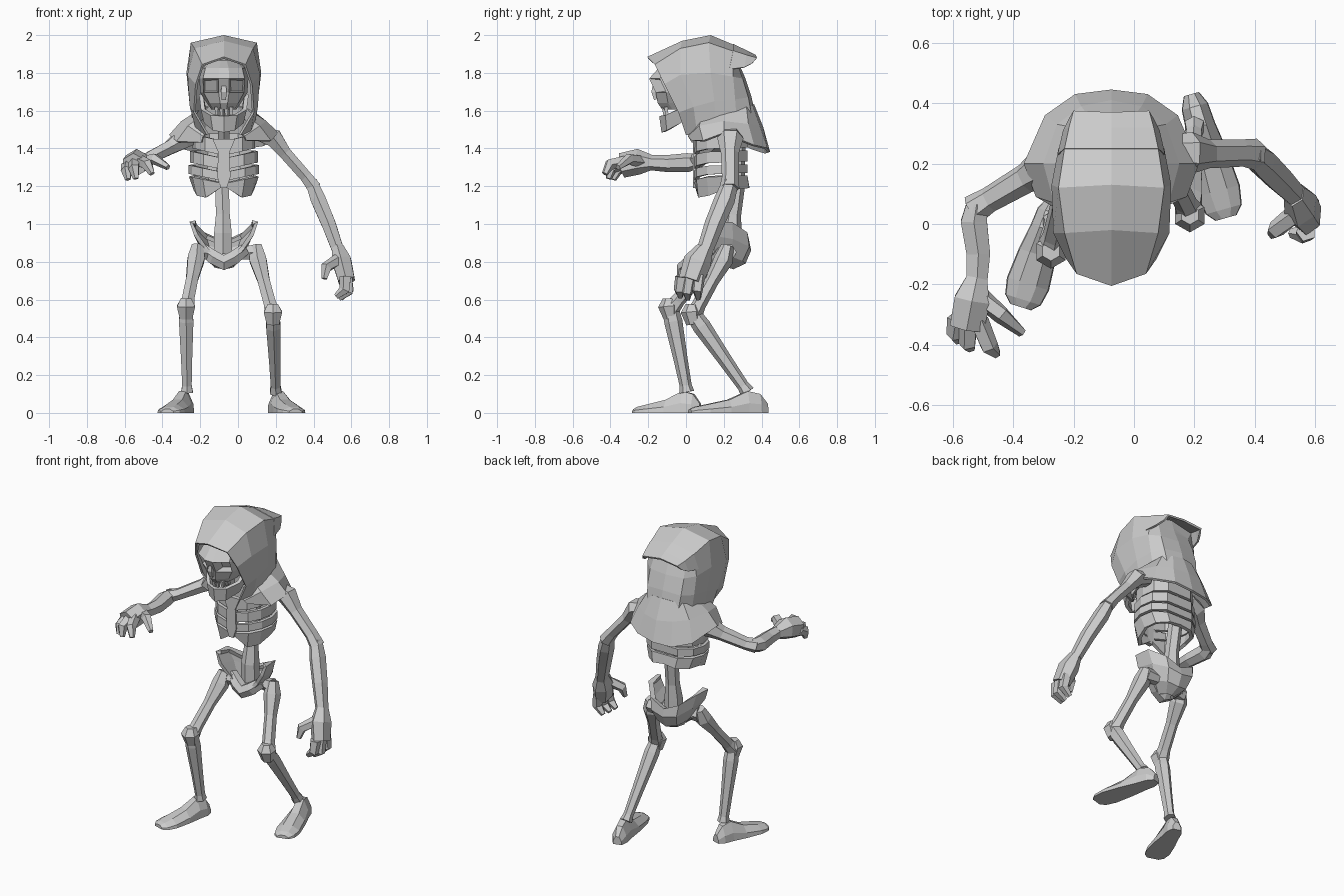
import bpy, bmesh, math, random
from mathutils import Vector

random.seed(4)
CX = -0.075  # body centre line
bone = bpy.data.materials.new("plain_grey")
bone.diffuse_color = (0.6, 0.6, 0.6, 1)


def finish(name, bm, thick=0.0):
    bmesh.ops.remove_doubles(bm, verts=bm.verts, dist=0.0005)
    bmesh.ops.recalc_face_normals(bm, faces=bm.faces)
    me = bpy.data.meshes.new(name)
    bm.to_mesh(me)
    bm.free()
    me.materials.append(bone)
    ob = bpy.data.objects.new(name, me)
    bpy.context.collection.objects.link(ob)
    if thick:
        mod = ob.modifiers.new("thickness", 'SOLIDIFY')
        mod.thickness = thick
        mod.offset = -1
    return ob


def loft(name, rows, closed=False, thick=0.0, raw=False):
    """Skin a list of equally long point rows; closed rows are capped."""
    bm = bmesh.new()
    vs = [[bm.verts.new(p) for p in r] for r in rows]
    n = len(rows[0])
    for a, b in zip(vs, vs[1:]):
        for i in range(n if closed else n - 1):
            j = (i + 1) % n
            bm.faces.new((a[i], a[j], b[j], b[i]))
    if closed:
        bm.faces.new(vs[0])
        bm.faces.new(vs[-1])
    return bm if raw else finish(name, bm, thick)


def tube(name, pts, radii, sides=6, flat=1.0):
    """Faceted bone through the points, one radius per point."""
    pts = [Vector(p) for p in pts]
    d = (pts[-1] - pts[0]).normalized()
    ref = Vector((0, 1, 0)) if abs(d.y) < 0.75 else Vector((0, 0, 1))
    rows = []
    for i, (p, r) in enumerate(zip(pts, radii)):
        t = (pts[min(i + 1, len(pts) - 1)] - pts[max(i - 1, 0)]).normalized()
        u = t.cross(ref).normalized()
        w = t.cross(u)
        rows.append([p + r * (math.cos(a) * u + flat * math.sin(a) * w)
                     for a in (2 * math.pi * (k + 0.5) / sides for k in range(sides))])
    return loft(name, rows, closed=True)


def both(half):
    """Half row (half width, y, z), outside to centre, mirrored to a full row."""
    left = [(CX - w, y, z) for w, y, z in half]
    return left + [(CX + w, y, z) for w, y, z in half[-2::-1]]


# Hood: arches from the face opening to the closed back
hood = [
    [(.09, 0, 1.47), (.16, -.04, 1.59), (.15, -.115, 1.74), (.115, -.165, 1.845), (0, -.205, 1.885)],
    [(.14, .06, 1.47), (.18, .04, 1.62), (.192, -.03, 1.79), (.155, -.03, 1.93), (0, -.02, 1.97)],
    [(.16, .16, 1.50), (.18, .15, 1.65), (.198, .13, 1.80), (.175, .12, 1.96), (0, .13, 2.0)],
    [(.15, .27, 1.53), (.165, .26, 1.66), (.175, .25, 1.78), (.155, .25, 1.915), (0, .25, 1.95)],
    [(.11, .35, 1.56), (.12, .33, 1.67), (.12, .30, 1.77), (.11, .27, 1.85), (0, .27, 1.88)],
    [(0, .37, 1.57), (0, .345, 1.68), (0, .315, 1.77), (0, .28, 1.85), (0, .27, 1.88)],
]
loft("hood", [both(r) for r in hood], thick=0.012)
flap = [[(.178, .23, 1.82), (.155, .25, 1.918), (0, .25, 1.953)],
        [(.16, .31, 1.83), (.14, .32, 1.895), (0, .32, 1.92)],
        [(.14, .35, 1.85), (.125, .375, 1.88), (0, .37, 1.895)]]
loft("hood_flap", [both(r) for r in flap], thick=0.012)

# Shoulder shawl with a ragged rim
shawl = [
    [(.09, .02, 1.49), (.15, .08, 1.55), (.17, .20, 1.58), (.13, .32, 1.62), (.07, .35, 1.63), (0, .36, 1.635)],
    [(.11, .01, 1.465), (.19, .07, 1.52), (.225, .20, 1.545), (.18, .33, 1.53), (.10, .39, 1.52), (0, .41, 1.51)],
    [(.12, .03, 1.44), (.25, .09, 1.45), (.29, .20, 1.475), (.22, .36, 1.41), (.12, .43, 1.39), (0, .445, 1.385)],
]
rows = [both(r) for r in shawl]
rows[-1] = [(x, y, z + random.uniform(-.015, .015)) for x, y, z in rows[-1]]
loft("shawl", rows, thick=0.014)

# Skull: horizontal rings, eye sockets inset and pushed back
levels = [(1.865, -.06, .07), (1.825, -.145, .115), (1.77, -.195, .13),
          (1.695, -.16, .125), (1.64, -.15, .09), (1.605, -.125, .065)]
rows = []
for z, yf, w in levels:
    half = [(w * .8, .10, z), (w, .0, z), (w * .85, yf + .055, z), (w * .22, yf, z)]
    rows.append([(CX - a, b, c) for a, b, c in half] + [(CX + a, b, c) for a, b, c in half[::-1]])
bm = loft("skull", rows, closed=True, raw=True)
bm.normal_update()
sockets = [f for f in bm.faces if 1.70 < f.calc_center_median().z < 1.76
           and f.calc_center_median().y < -.1 and .03 < abs(f.calc_center_median().x - CX) < .11]
bmesh.ops.inset_individual(bm, faces=sockets, thickness=0.014)
bmesh.ops.translate(bm, verts=list({v for f in sockets for v in f.verts}), vec=(0, .06, 0))
finish("skull", bm)
tube("nose_bone", [(CX, -.165, 1.75), (CX, -.168, 1.70), (CX, -.158, 1.66)], [.012, .022, .016], 4)
for i in range(4):  # upper teeth
    x = CX + (i - 1.5) * .026
    y = -.125 + .012 * abs(i - 1.5)
    tube("upper_tooth", [(x, y, 1.62), (x, y + .008, 1.57)], [.014, .01], 4)
jaw = [[(.11, .03, 1.69), (.10, -.04, 1.61), (.055, -.095, 1.58), (0, -.12, 1.575)],
       [(.10, .06, 1.64), (.085, -.02, 1.54), (.045, -.085, 1.50), (0, -.108, 1.488)]]
loft("jaw", [both(r) for r in jaw], thick=0.022)

# Spine and neck
tube("spine", [(CX - .005, .24, .84), (CX - .005, .24, .95), (CX - .005, .25, 1.05), (CX - .01, .27, 1.2),
               (CX, .28, 1.4), (CX, .20, 1.53), (CX, .08, 1.66)],
     [.055, .054, .042, .042, .035, .035, .035])

# Rib cage: bands wrapped around the chest, sinking toward the breastbone
shape = [(.07, .042), (.6, .055), (.9, .11), (1, .19), (.9, .27), (.5, .325), (0, .325)]
sink = [-.02, 0, .012, .015, .02, .02, .02]
for lo, hi, w in [(1.385, 1.46, .165), (1.31, 1.37, .18), (1.25, 1.296, .187)]:
    loft("rib_band", [both([(a * w, y, z + s) for (a, y), s in zip(shape, sink)]) for z in (hi, lo)], thick=0.022)
# Lowest ribs: one plate ending in two points
hem = [1.195, 1.14, 1.15, 1.18, 1.185, 1.19, 1.20]
loft("lower_ribs", [both([(a * .185, y, 1.236 + s) for (a, y), s in zip(shape, sink)]),
                    both([(a * .16, y + .01, z) for (a, y), z in zip(shape, hem)])], thick=0.022)
loft("breastbone", [[(CX + a, .036, z), (CX + b, .036, z), (CX + b, .065, z), (CX + a, .065, z)]
                    for a, b, z in ((-.06, .06, 1.45), (-.03, .03, 1.38), (-.035, .035, 1.25), (-.015, .015, 1.19))],
     closed=True)

# Pelvis: deep bowl with raised wings, and the front bridge
pelvis = [
    [(.15, .15, 1.02), (.145, .23, 1.0), (.085, .295, .94), (0, .30, .90)],
    [(.182, .14, 1.012), (.172, .245, 1.01), (.10, .325, .955), (0, .335, .91)],
    [(.158, .135, .94), (.145, .25, .92), (.09, .335, .88), (0, .345, .86)],
    [(.11, .15, .87), (.105, .23, .83), (.07, .30, .805), (0, .315, .79)],
    [(.05, .15, .80), (.05, .20, .77), (.03, .24, .765), (0, .25, .76)],
]
loft("pelvis", [both(r) for r in pelvis], thick=0.022)
tube("pelvis_bridge", [(CX - .11, .20, .865), (CX - .05, .175, .82), (CX, .165, .795),
                       (CX + .05, .175, .82), (CX + .11, .20, .865)], [.035, .042, .046, .042, .035], 6)


# Legs and feet
def leg(side, hip, knee, ankle, heel, toe):
    h, k, a = Vector(hip), Vector(knee), Vector(ankle)
    tube(side + "_hip_joint", [(CX + (.09 if h.x > 0 else -.09), h.y + .01, .845), h], [.036, .048])
    tube(side + "_thigh", [h + Vector((0, 0, .035)), h.lerp(k, .12), h.lerp(k, .45), h.lerp(k, .85), k],
         [.034, .052, .037, .038, .048])
    tube(side + "_knee", [k + Vector((0, -.01, .055)), k + Vector((0, -.012, .015)), k + Vector((0, 0, -.05))],
         [.032, .056, .038])
    tube(side + "_shin", [k, k.lerp(a, .15), k.lerp(a, .6), k.lerp(a, .92), a],
         [.038, .044, .034, .029, .036], flat=1.1)
    p, q = Vector(heel), Vector(toe)
    n = Vector((-(q - p).y, (q - p).x, 0)).normalized()
    rows = []
    for t, w, z in ((0, .026, .05), (.1, .045, .10), (.26, .05, .115), (.5, .064, .07),
                    (.78, .073, .045), (.93, .062, .032), (1, .036, .02)):
        c = p.lerp(q, t)
        rows.append([c - n * w, c - n * w * .95 + Vector((0, 0, z * .45)), c - n * w * .4 + Vector((0, 0, z)),
                     c + n * w * .4 + Vector((0, 0, z)), c + n * w * .95 + Vector((0, 0, z * .45)), c + n * w])
    loft(side + "_foot", rows, closed=True)


leg("left", (.095, .22, .85), (.185, .04, .52), (.20, .325, .11), (.19, .43, 0), (.305, .02, 0))
leg("right", (-.215, .17, .85), (-.275, -.08, .55), (-.27, .005, .11), (-.265, .075, 0), (-.375, -.275, 0))

# Arms
tube("left_upper_arm", [(.10, .24, 1.48), (.19, .235, 1.455), (.25, .232, 1.375), (.36, .235, 1.25), (.405, .23, 1.19)],
     [.04, .056, .038, .036, .042], flat=1.25)
tube("left_forearm", [(.39, .235, 1.22), (.425, .205, 1.13), (.48, .15, 1.0), (.53, .10, .86)],
     [.036, .046, .043, .036], flat=1.2)
tube("right_upper_arm", [(-.22, .22, 1.47), (-.30, .19, 1.445), (-.36, .15, 1.405), (-.48, .08, 1.345), (-.535, .045, 1.33)],
     [.045, .058, .042, .036, .042], flat=1.2)
tube("right_forearm", [(-.52, .07, 1.335), (-.53, .01, 1.325), (-.515, -.10, 1.32), (-.52, -.20, 1.325)],
     [.038, .05, .045, .039])

# Hands: a palm, curled fingers and a thumb
tube("left_palm", [(.53, .10, .87), (.55, .06, .80), (.575, .025, .70)], [.036, .058, .05], flat=1.3)
tube("right_palm", [(-.52, -.18, 1.325), (-.535, -.25, 1.33), (-.552, -.34, 1.31)], [.04, .068, .066])
fingers = {
    "left": [[(.575, .07, .73), (.588, .06, .65), (.545, .065, .605)],
             [(.58, .02, .72), (.583, .005, .64), (.535, .01, .605)],
             [(.57, -.025, .72), (.565, -.035, .65), (.52, -.03, .615)],
             [(.53, .03, .81), (.468, -.02, .77), (.458, -.035, .71)]],
    "right": [[(-.585, -.31, 1.31), (-.59, -.365, 1.285), (-.582, -.385, 1.235)],
              [(-.55, -.33, 1.32), (-.55, -.395, 1.295), (-.54, -.41, 1.24)],
              [(-.515, -.32, 1.33), (-.48, -.405, 1.315), (-.455, -.43, 1.265)],
              [(-.51, -.24, 1.33), (-.44, -.30, 1.345), (-.37, -.36, 1.30)]],
}
for side, paths in fingers.items():
    for i, path in enumerate(paths):
        tube(side + ("_thumb" if i == 3 else "_finger"), path, [.034, .031, .016], 5)
